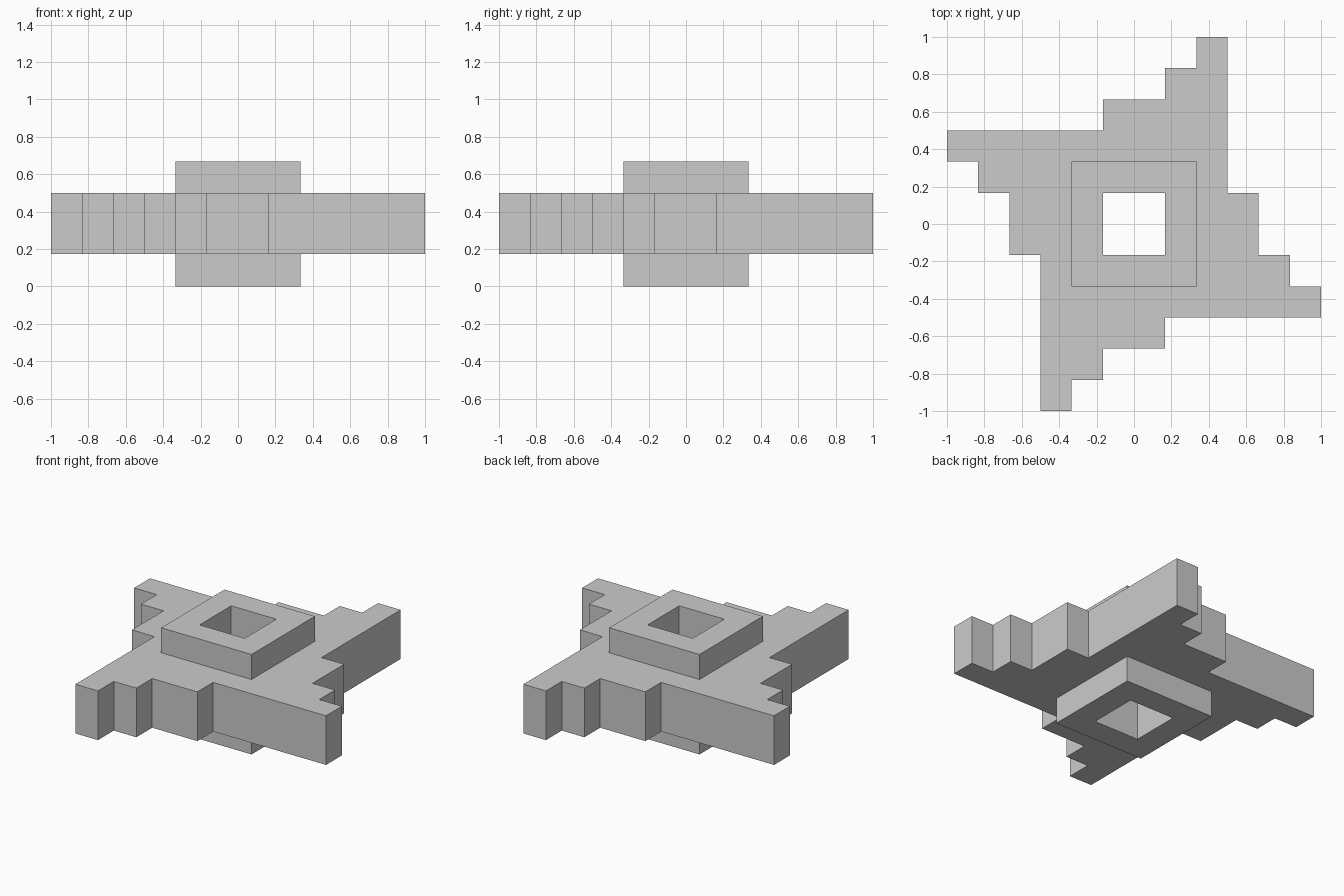
import bpy, bmesh
from math import pi
from mathutils import Matrix

if "Cube" in bpy.data.objects:
    bpy.data.objects.remove(bpy.data.objects["Cube"])

U = 1 / 6                                   # grid step of the stepped shape
Z_BASE, Z_LOW, Z_HIGH, Z_TOP = 0, 0.172, 0.5, 0.667

# One quarter of the pinwheel outline, in grid steps
STEPS = [(3, 1), (4, 1), (4, -1), (5, -1), (5, -2), (6, -2), (6, -3), (1, -3)]
HUB = [(2, -2), (2, 2)]
BORE = [(1, -1), (1, 1)]

bm = bmesh.new()


def flat(points, z):
    bm.faces.new([bm.verts.new((x * U, y * U, z)) for x, y in points])


def wall(path, z0, z1):
    for (ax, ay), (bx, by) in zip(path, path[1:]):
        corners = [(ax, ay, z0), (bx, by, z0), (bx, by, z1), (ax, ay, z1)]
        bm.faces.new([bm.verts.new((x * U, y * U, z)) for x, y, z in corners])


# Stepped arm: top, underside and outer walls
for z in (Z_LOW, Z_HIGH):
    flat(STEPS + HUB, z)
wall(STEPS, Z_LOW, Z_HIGH)

# Square hub: sides above and below the arms, rims and through-hole
wall(HUB, Z_BASE, Z_LOW)
wall(HUB, Z_HIGH, Z_TOP)
for z in (Z_BASE, Z_TOP):
    flat(HUB + BORE[::-1], z)
wall(BORE, Z_BASE, Z_TOP)

# Repeat the quarter around the centre
quarter = bm.verts[:] + bm.edges[:] + bm.faces[:]
for i in range(1, 4):
    copy = bmesh.ops.duplicate(bm, geom=quarter)["geom"]
    bmesh.ops.rotate(bm, cent=(0, 0, 0), matrix=Matrix.Rotation(i * pi / 2, 3, "Z"),
                     verts=[v for v in copy if isinstance(v, bmesh.types.BMVert)])
bmesh.ops.remove_doubles(bm, verts=bm.verts[:], dist=1e-4)
bmesh.ops.recalc_face_normals(bm, faces=bm.faces[:])

mesh = bpy.data.meshes.new("pinwheel_hub")
bm.to_mesh(mesh)
bm.free()
bpy.context.collection.objects.link(bpy.data.objects.new("pinwheel_hub", mesh))
